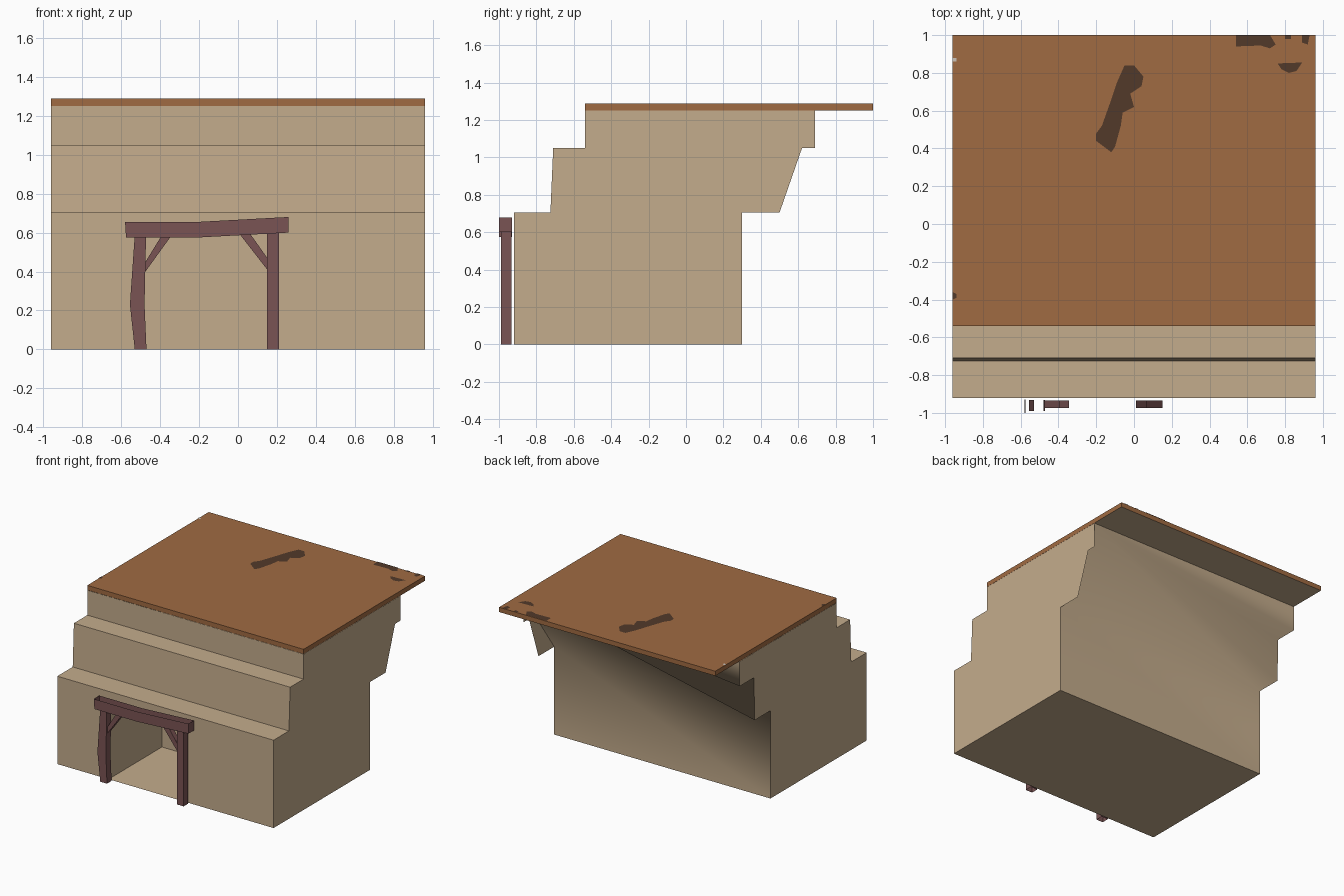
import bpy, bmesh

if "Cube" in bpy.data.objects:
    bpy.data.objects.remove(bpy.data.objects["Cube"])

def mat(name, rgb):
    m = bpy.data.materials.new(name)
    lin = [((c / 255 + 0.055) / 1.055) ** 2.4 for c in rgb]
    m.diffuse_color = (*lin, 1)
    m.use_nodes = True
    m.node_tree.nodes["Principled BSDF"].inputs["Base Color"].default_value = m.diffuse_color
    return m

TAN = mat("tan plaster", (196, 172, 140))
ROOF = mat("roof brown", (160, 107, 66))
STAIN = mat("dark stain", (82, 58, 42))
WOOD = mat("dark red wood", (122, 84, 84))
CHIP = mat("pale chip", (205, 195, 185))

def finish(name, bm, *mats):
    me = bpy.data.meshes.new(name)
    bm.to_mesh(me)
    bm.free()
    for m in mats:
        me.materials.append(m)
    ob = bpy.data.objects.new(name, me)
    bpy.context.collection.objects.link(ob)
    return ob

W = 0.96
# Stepped side profile (y, z), counter-clockwise seen from the right
FRONT = [(-0.54, 1.25), (-0.54, 1.05), (-0.71, 1.05), (-0.725, 0.705), (-0.92, 0.705), (-0.92, 0)]
BACK = [(0.30, 0), (0.30, 0.705), (0.50, 0.705), (0.51, 1.05), (0.69, 1.05), (0.69, 1.25)]
prof = FRONT + BACK

bm = bmesh.new()
R = [bm.verts.new((W, y, z)) for y, z in prof]
L = [bm.verts.new((-W, y, z)) for y, z in prof]
bm.faces.new(R)
bm.faces.new(L[::-1])
# stepped front and underside
for i in (0, 1, 2, 3, 5):
    bm.faces.new((R[i], L[i], L[i + 1], R[i + 1]))
# front wall with doorway niche
x0, x1, top, deep = -0.50, 0.17, 0.60, -0.25
f = [bm.verts.new((x, -0.92, z)) for x, z in ((x0, 0), (x0, top), (x1, top), (x1, 0))]
b = [bm.verts.new((v.co.x, deep, v.co.z)) for v in f]
bm.faces.new((L[5], f[0], f[1], f[2], f[3], R[5], R[4], L[4]))
for i in range(3):
    bm.faces.new((f[i], b[i], b[i + 1], f[i + 1]))
bm.faces.new((b[0], b[3], b[2], b[1]))
bm.faces.new([bm.verts.new((x, y, 0.004)) for x, y in ((x0, -0.92), (x1, -0.92), (x1, deep), (x0, deep))])
# back wall and twisted overhang fanning out from the upper right corner
back = [bm.faces.new((R[7], R[6], L[6], L[7])),
        bm.faces.new((R[11], R[9], R[8])),
        bm.faces.new((R[11], R[7], L[7]))]
for i in range(7, 11):
    back.append(bm.faces.new((R[11], L[i], L[i + 1])))
for fc in back:
    fc.smooth = True
finish("house_body", bm, TAN)

# Roof slab, plaster underneath
bm = bmesh.new()
bmesh.ops.create_cube(bm, size=1)
for v in bm.verts:
    v.co = (v.co.x * 2 * W, 0.23 + v.co.y * 1.54, 1.27 + v.co.z * 0.038)
for fc in bm.faces:
    fc.normal_update()
    fc.material_index = 1 if fc.normal.z < -0.5 else 0
finish("roof_slab", bm, ROOF, TAN)

# Thin stains on the roof
def plate(name, pts, m):
    bm = bmesh.new()
    fc = bm.faces.new([bm.verts.new((x, y, 1.292)) for x, y in pts])
    fc.normal_update()
    if fc.normal.z < 0:
        fc.normal_flip()
    finish(name, bm, m)

plate("long_stain", [(-0.2, 0.48), (-0.17, 0.52), (-0.12, 0.66), (-0.09, 0.75), (-0.05, 0.84), (0, 0.84),
                     (0.05, 0.78), (0.04, 0.73), (-0.02, 0.69), (0, 0.62), (-0.06, 0.59), (-0.07, 0.52),
                     (-0.1, 0.41), (-0.12, 0.38), (-0.2, 0.44)], STAIN)
plate("corner_stain", [(0.54, 1), (0.54, 0.94), (0.67, 0.945), (0.72, 0.93), (0.75, 0.95), (0.72, 1)], STAIN)
plate("round_stain", [(0.76, 0.85), (0.78, 0.82), (0.82, 0.80), (0.86, 0.81), (0.89, 0.855)], STAIN)
plate("small_stain_a", [(0.80, 1), (0.80, 0.98), (0.83, 0.98), (0.83, 1)], STAIN)
plate("small_stain_b", [(0.89, 1), (0.89, 0.96), (0.92, 0.95), (0.93, 1)], STAIN)
plate("edge_stain", [(-0.96, -0.36), (-0.96, -0.40), (-0.94, -0.39), (-0.94, -0.37)], STAIN)
plate("edge_chip", [(-0.96, 0.88), (-0.96, 0.86), (-0.94, 0.86), (-0.94, 0.88)], CHIP)

# Porch timbers: front outlines (x, z) extruded in y, with some sides left open
def timber(name, pts, y0, y1, sides):
    bm = bmesh.new()
    f = [bm.verts.new((x, y0, z)) for x, z in pts]
    b = [bm.verts.new((x, y1, z)) for x, z in pts]
    bm.faces.new(f)
    bm.faces.new(b[::-1])
    for i in sides:
        j = (i + 1) % len(pts)
        bm.faces.new((f[j], f[i], b[i], b[j]))
    finish(name, bm, WOOD)

timber("porch_beam", [(-0.575, 0.575), (-0.2, 0.575), (0.26, 0.60), (0.26, 0.68), (-0.2, 0.655), (-0.58, 0.655)],
       -1.0, -0.93, (2, 5))
timber("left_post", [(-0.53, 0), (-0.47, 0), (-0.48, 0.23), (-0.472, 0.59), (-0.53, 0.59), (-0.555, 0.23)],
       -0.99, -0.932, (1, 2, 4, 5))
timber("right_post", [(0.15, 0), (0.21, 0), (0.21, 0.61), (0.15, 0.61)], -0.99, -0.932, (1, 3))
timber("left_brace", [(-0.475, 0.40), (-0.345, 0.58), (-0.395, 0.58), (-0.475, 0.45)], -0.975, -0.935, (0, 2))
timber("right_brace", [(0.15, 0.41), (0.15, 0.47), (0.065, 0.59), (0.01, 0.59)], -0.975, -0.935, (1, 3))
